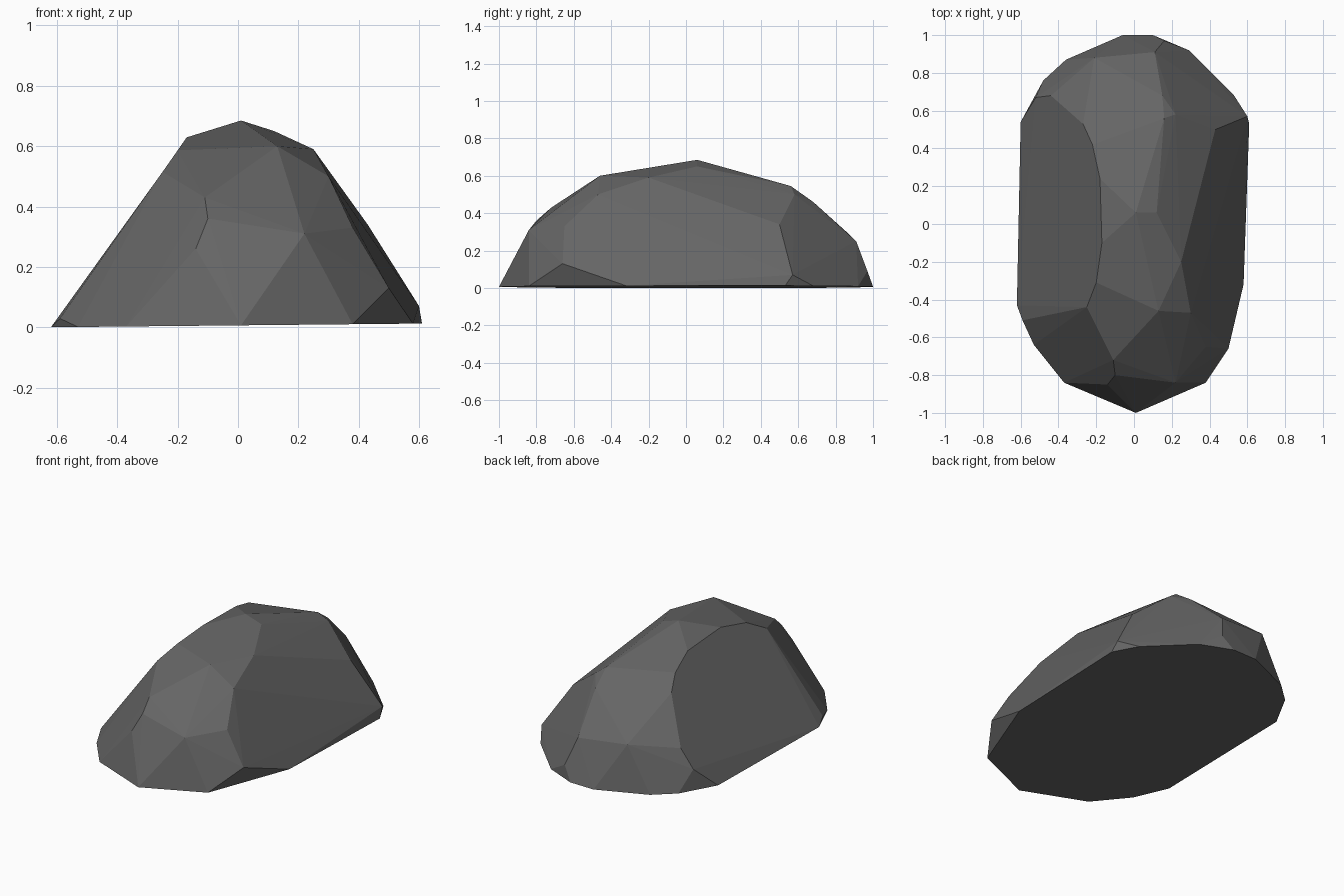
import bpy
import bmesh
from math import radians

# Remove the default cube only
default_cube = bpy.data.objects.get("Cube")
if default_cube:
    bpy.data.objects.remove(default_cube, do_unlink=True)


def make_material(name, colour):
    """One flat colour for the viewport and for a render."""
    material = bpy.data.materials.new(name)
    material.use_nodes = True
    material.diffuse_color = colour
    shader = material.node_tree.nodes["Principled BSDF"]
    shader.inputs["Base Color"].default_value = colour
    shader.inputs["Roughness"].default_value = 0.9
    return material


def base_height(x):
    """The underside is a flat cut with a very slight tilt."""
    return 0.006 + 0.01 * x


def left_slope_height(x):
    """The broad flat slope on the -x side rises steadily towards the ridge."""
    return 1.43 * (x + 0.61)


# Footprint of the stone, going round from the back
footprint = [
    (-.06, 1), (.1, 1), (.29, .92), (.53, .68), (.61, .53), (.58, -.32),
    (.38, -.84), (.01, -1), (-.37, -.84), (-.53, -.64), (-.62, -.43),
    (-.6, .54), (-.48, .76), (-.36, .87),
]

# Rim of the broad flat slope on the -x side
left_slope_rim = [
    (-.52, .67), (-.44, .68), (-.27, .53), (-.22, .42), (-.18, .24),
    (-.17, -.1), (-.2, -.31), (-.25, -.44), (-.59, -.51),
]

# Rim of the steep flat slope on the +x side
right_slope_rim = [
    (.5, -.66, .13), (.38, -.65, .33), (.3, -.47, .5), (.25, -.2, .59),
    (.43, .5, .34), (.6, .57, .07),
]

# Ridge along the top, then the chipped corners at each end
ridge = [(.13, -.46, .6), (.01, .06, .685), (.12, .06, .65), (.16, .56, .545)]
front_chips = [(-.11, -.72, .43), (-.1, -.8, .36), (-.14, -.85, .26), (.22, -.84, .31)]
back_chips = [(.22, .58, .5), (.15, .68, .46), (.11, .91, .25), (.16, .97, .09), (-.21, .88, .28)]

corners = [(x, y, base_height(x)) for x, y in footprint]
corners += [(x, y, left_slope_height(x)) for x, y in left_slope_rim]
corners += right_slope_rim + ridge + front_chips + back_chips

# Wrap the corners in a faceted skin and merge almost flat neighbours
bm = bmesh.new()
for corner in corners:
    bm.verts.new(corner)
hull = bmesh.ops.convex_hull(bm, input=bm.verts[:])
leftover = {
    item for item in hull["geom_interior"] + hull["geom_unused"]
    if isinstance(item, bmesh.types.BMVert)
}
bmesh.ops.delete(bm, geom=list(leftover), context="VERTS")
bmesh.ops.dissolve_limit(bm, angle_limit=radians(2), verts=bm.verts[:], edges=bm.edges[:])
bmesh.ops.recalc_face_normals(bm, faces=bm.faces[:])

# Flat shaded stone object
mesh = bpy.data.meshes.new("rock")
bm.to_mesh(mesh)
bm.free()
mesh.materials.append(make_material("dark grey stone", (.13, .13, .13, 1)))
rock = bpy.data.objects.new("rock", mesh)
bpy.context.collection.objects.link(rock)
